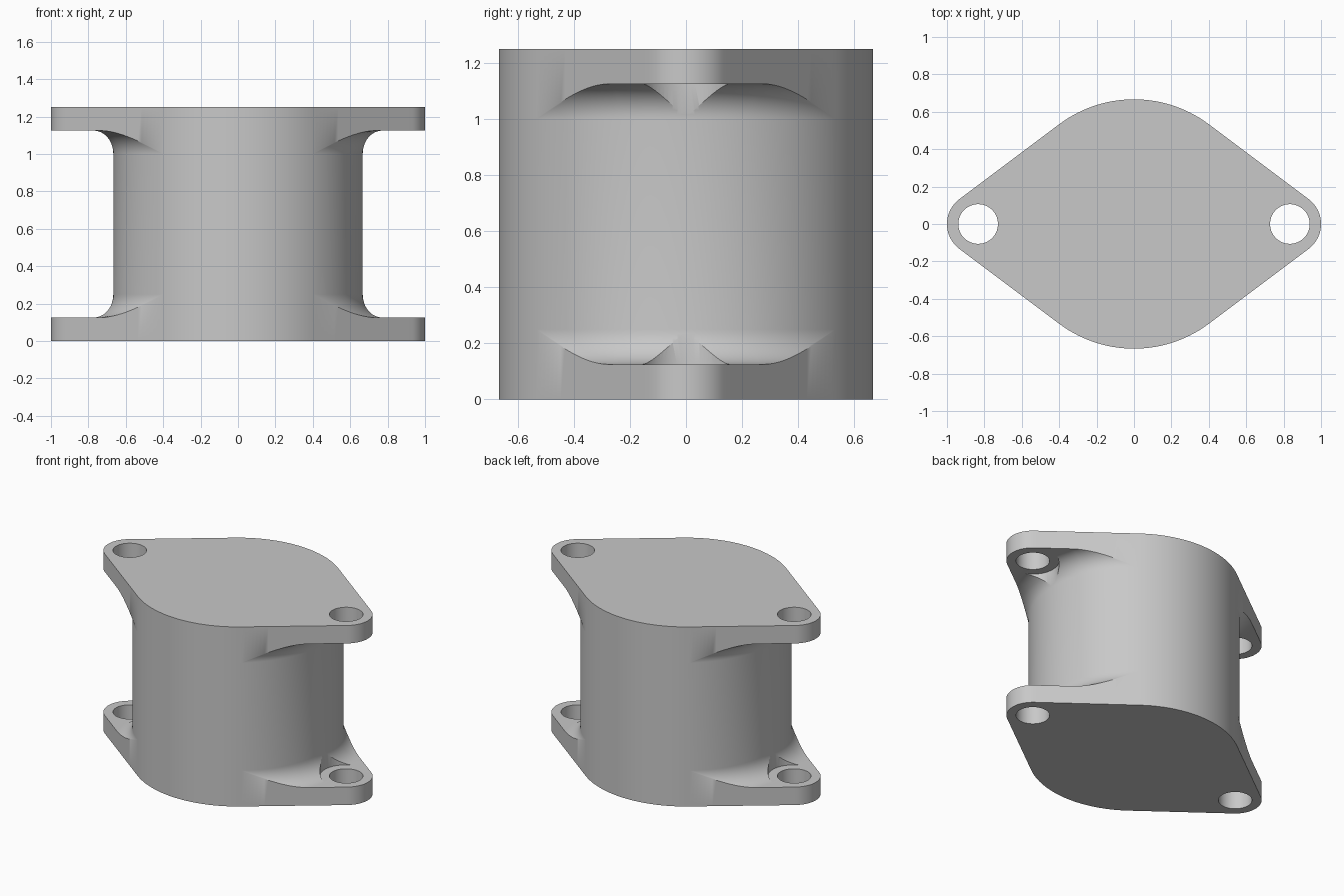
import bpy, bmesh
from math import acos, asin, atan2, cos, sin, sqrt, pi

cube = bpy.data.objects.get("Cube")
if cube:
    bpy.data.objects.remove(cube, do_unlink=True)

R = 2 / 3          # barrel radius
EAR = 1 / 6        # flange ear radius
C = 5 / 6          # ear centre distance
H = 1.25           # overall height
T = 0.125          # flange thickness
F = 0.125          # fillet radius
ALPHA = acos((R - EAR) / C)                                  # barrel tangent point
BETA = atan2(EAR * sin(ALPHA), C + EAR * cos(ALPHA))         # ear tangent point
GAMMA = ALPHA - acos(R / (R + F))                            # full fillet ends here

metal = bpy.data.materials.new("light grey")
metal.use_nodes = True
colour = (0.58, 0.58, 0.58, 1)
metal.diffuse_color = colour
metal.node_tree.nodes["Principled BSDF"].inputs["Base Color"].default_value = colour


def add_object(name, bm):
    mesh = bpy.data.meshes.new(name)
    bm.to_mesh(mesh)
    bm.free()
    obj = bpy.data.objects.new(name, mesh)
    bpy.context.collection.objects.link(obj)
    mesh.materials.append(metal)
    return obj


def outline(t):
    """Distance from the axis to the flange edge, in the first quadrant."""
    if t >= ALPHA - 1e-9:
        return R
    if t >= BETA:
        return R / cos(t - ALPHA)
    return C * cos(t) + sqrt(EAR ** 2 - (C * sin(t)) ** 2)


def column(edge, steps=12):
    """Radius and height pairs from the bottom edge to the top edge."""
    start = acos(max(0, 1 - (edge - R) / F))
    arc = [start * (1 - i / steps) for i in range(steps + 1)]
    fillet = [(R + F - F * cos(a), T + F - F * sin(a)) for a in arc]
    half = [(edge, 0), (edge, fillet[0][1])] + fillet
    return half + [(r, H - z) for r, z in reversed(half)]


# Angles for a quarter turn, broken at the tangent points
quarter = []
for a, b, n in ((0, BETA, 12), (BETA, GAMMA, 6), (GAMMA, ALPHA, 16), (ALPHA, pi / 2, 14)):
    quarter += [a + (b - a) * i / n for i in range(n)]
quarter.append(pi / 2)
half_turn = [(t, outline(t)) for t in quarter]
half_turn += [(pi - t, d) for t, d in reversed(half_turn[1:-1])] + [(pi, outline(0))]
turn = half_turn[:-1] + [(t + pi, d) for t, d in half_turn[:-1]]

# Barrel with two flanges, swept around the axis
bm = bmesh.new()
cols = [[bm.verts.new((r * cos(t), r * sin(t), z)) for r, z in column(d)] for t, d in turn]
for i, here in enumerate(cols):
    there = cols[(i + 1) % len(cols)]
    for j in range(len(here) - 1):
        bm.faces.new((here[j], there[j], there[j + 1], here[j + 1]))
bm.faces.new([c[0] for c in reversed(cols)])
bm.faces.new([c[-1] for c in cols])
bmesh.ops.remove_doubles(bm, verts=bm.verts, dist=1e-5)
bmesh.ops.recalc_face_normals(bm, faces=bm.faces)
body = add_object("flanged_barrel", bm)


def bore(name, radius, low, high):
    """Cut a pair of upright cylinders, one at each ear."""
    bm = bmesh.new()
    for side in (-1, 1):
        made = bmesh.ops.create_cone(bm, cap_ends=True, segments=64, radius1=radius,
                                     radius2=radius, depth=high - low)
        bmesh.ops.translate(bm, verts=made["verts"], vec=(side * C, 0, (low + high) / 2))
    cutter = add_object(name, bm)
    cutter.hide_render = True
    mod = body.modifiers.new(name, "BOOLEAN")
    mod.operation = "DIFFERENCE"
    mod.solver = "EXACT"
    mod.object = cutter
    bpy.ops.object.modifier_apply(modifier=name)
    bpy.data.objects.remove(cutter, do_unlink=True)


bpy.ops.object.select_all(action="DESELECT")
bpy.context.view_layer.objects.active = body
body.select_set(True)

# Bolt seats cut into the fillets, then the bolt holes
bore("bolt_seats", 0.1655, T + 0.0003, H - T - 0.0003)
bore("bolt_holes", 0.106, -0.1, H + 0.1)
bpy.ops.object.shade_smooth_by_angle()
